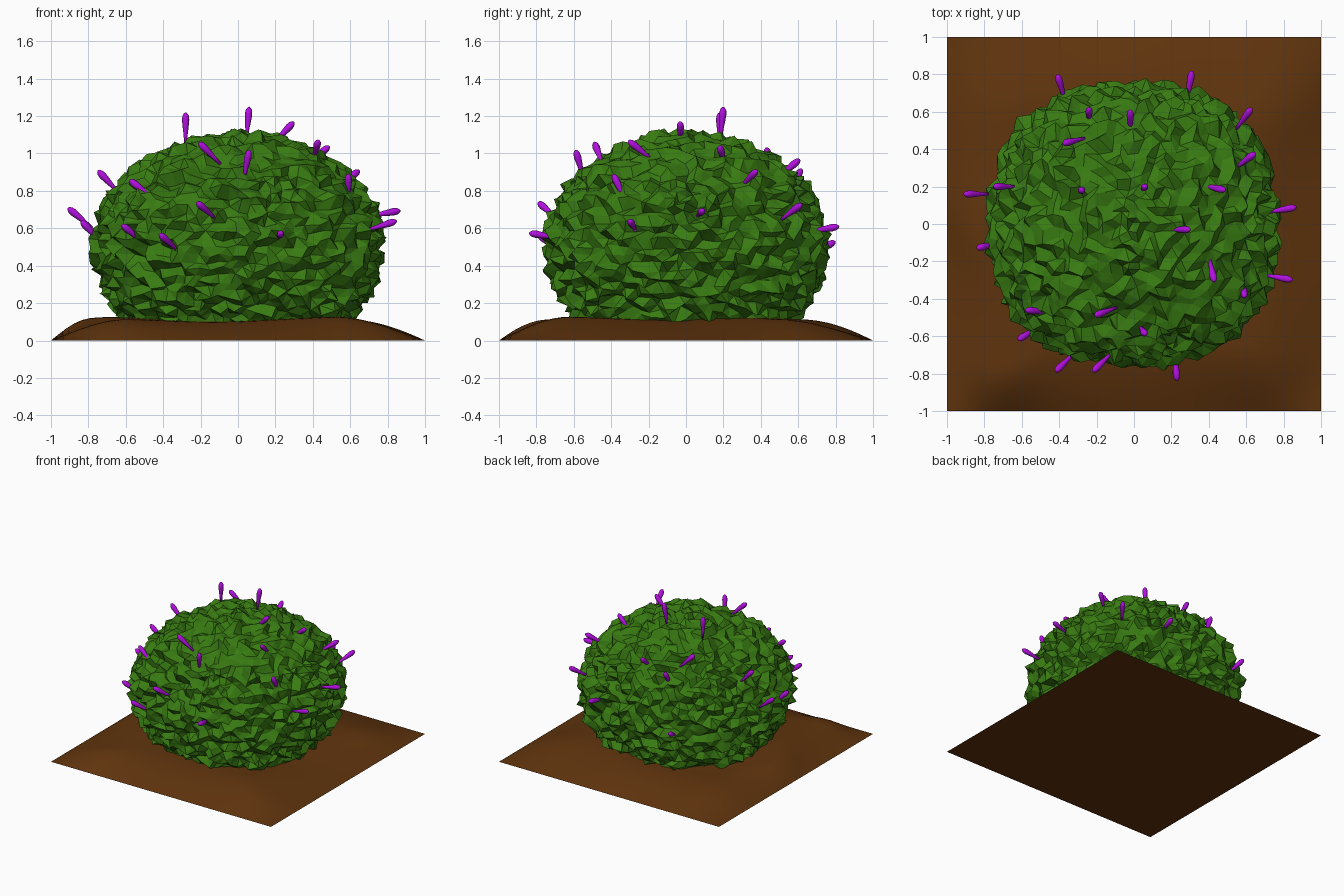
import bpy, bmesh, math, random
from mathutils import Vector

if "Cube" in bpy.data.objects:
    bpy.data.objects.remove(bpy.data.objects["Cube"])

random.seed(4)


def finish(bm, name, color, smooth):
    bmesh.ops.recalc_face_normals(bm, faces=bm.faces)
    mesh = bpy.data.meshes.new(name)
    bm.to_mesh(mesh)
    bm.free()
    mat = bpy.data.materials.new(name + "_color")
    mat.diffuse_color = (*color, 1)
    mat.use_nodes = True
    mat.node_tree.nodes["Principled BSDF"].inputs["Base Color"].default_value = mat.diffuse_color
    mesh.materials.append(mat)
    for p in mesh.polygons:
        p.use_smooth = smooth
    obj = bpy.data.objects.new(name, mesh)
    bpy.context.collection.objects.link(obj)
    return obj


# Soil patch: square mound with rounded edges and a flat underside
def rise(d, width):
    return math.sin(min(max(d, 0) / width, 1) * math.pi / 2)


def bump(t, center):
    return math.exp(-((t - center) / .3) ** 2)


bm = bmesh.new()
bmesh.ops.create_grid(bm, x_segments=48, y_segments=48, size=1)
rim = [e for e in bm.edges if e.is_boundary]
for v in bm.verts:
    x, y, _ = v.co
    left = rise(1 + x, .42 - .2 * bump(y, 0))
    right = rise(1 - x, .5 - .12 * bump(y, .7))
    front = rise(1 + y, .45 - .22 * bump(x, -.75) - .15 * bump(x, .8))
    back = rise(1 - y, .5 - .1 * bump(x, 0))
    wave = .007 * math.sin(5 * x + 2 * y) + .007 * math.sin(6 * y - 3 * x + 1)
    v.co.z = left * right * front * back * (.114 + wave)
bmesh.ops.contextual_create(bm, geom=rim)
soil = finish(bm, "soil", (.115, .034, .004), True)
bpy.context.view_layer.objects.active = soil
soil.select_set(True)
bpy.ops.object.shade_smooth_by_angle(angle=math.radians(30))

# Bush: faceted squashed ball with ragged surface, cut off inside the soil
bm = bmesh.new()
bmesh.ops.create_icosphere(bm, subdivisions=5, radius=1)
for v in bm.verts:
    n = v.co.normalized()
    a = math.atan2(n.y, n.x)
    # slightly boxy outline seen from above
    r = (1 + .025 * (1 - math.cos(4 * a)) * (1 - n.z * n.z)) * (1 + random.uniform(-.055, .055))
    shift = Vector([random.uniform(-.015, .015) for _ in range(3)])
    v.co = Vector((n.x * .76 * r, n.y * .745 * r, .5 + n.z * .6 * r)) + shift
    v.co.z = max(v.co.z, .03)
finish(bm, "bush", (.04, .2, .006), False)

# Flower buds: tip x, y, z and the sideways lean from base to tip
BUDS = [
    (-.41, .80, .53, -.03, .10), (-.24, .62, .92, 0, .06), (-.02, .61, .97, 0, .09),
    (.31, .82, .61, .02, .115), (.63, .62, .73, .06, .08), (.65, .38, .91, .08, .06),
    (-.38, .43, 1.03, -.08, -.02), (-.91, .16, .71, -.09, 0), (-.75, .20, .91, -.08, 0),
    (-.28, .18, 1.22, 0, 0), (.06, .20, 1.25, .01, .01), (.49, .18, 1.04, .09, -.02),
    (.87, .09, .695, .115, .02), (.30, -.03, 1.17, .08, 0), (-.84, -.13, .64, -.08, -.02),
    (.43, -.31, 1.07, .02, -.09), (.59, -.39, .89, 0, -.05), (.85, -.30, .64, .11, -.02),
    (-.58, -.46, .86, -.09, .01), (-.62, -.62, .62, -.08, -.05), (-.21, -.49, 1.06, -.08, -.03),
    (.06, -.59, 1.02, .02, -.03), (-.42, -.79, .57, -.07, -.07), (-.22, -.79, .74, -.07, -.07),
    (.23, -.84, .575, .01, -.115),
]
PROFILE = [(.17, .008), (.12, .011), (.08, .016), (.04, .02), (.018, .017), (.005, .009)]
SIDES = 10

bm = bmesh.new()
for x, y, z, dx, dy in BUDS:
    tip = Vector((x, y, z))
    dz = math.sqrt(max(.0004, .117 ** 2 - dx * dx - dy * dy))
    axis = Vector((dx, dy, dz)).normalized()
    u = axis.orthogonal().normalized()
    w = axis.cross(u)
    rings = []
    for back, rad in PROFILE:
        ring = []
        for i in range(SIDES):
            a = math.tau * i / SIDES
            ring.append(bm.verts.new(tip - axis * back + (u * math.cos(a) + w * math.sin(a)) * rad))
        rings.append(ring)
    end = bm.verts.new(tip)
    bm.faces.new(rings[0])
    for i in range(SIDES):
        j = (i + 1) % SIDES
        for lo, hi in zip(rings, rings[1:]):
            bm.faces.new((lo[i], lo[j], hi[j], hi[i]))
        bm.faces.new((rings[-1][i], rings[-1][j], end))
finish(bm, "flower_buds", (.45, .005, .75), True)
